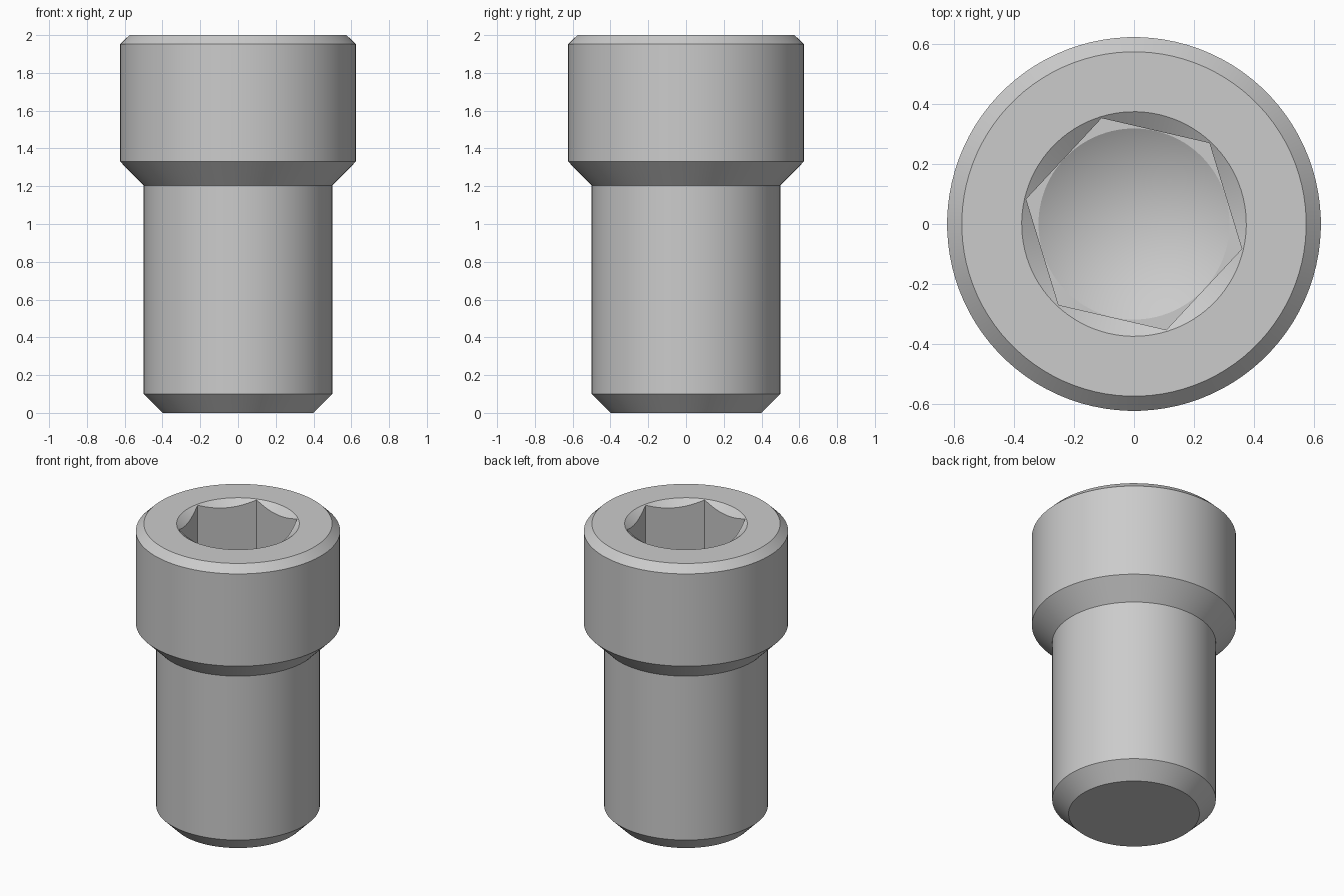
import bpy, bmesh
from math import cos, sin, tan, pi, radians

old = bpy.data.objects.get("Cube")
if old:
    bpy.data.objects.remove(old, do_unlink=True)

SEGMENTS = 96          # divisible by six, so hex corners land on vertices
TURN = radians(47)     # direction of the first hex corner
APOTHEM = 0.32         # half the socket's width across flats
RIM = 0.375            # countersink radius at the top face
TOP = 2.0
FLOOR = 1.5            # height of the socket floor
DRILL = 0.319          # radius of the conical drill point

steel = bpy.data.materials.new("steel_grey")
steel.use_nodes = True
grey = (0.6, 0.6, 0.6, 1)
steel.diffuse_color = grey
steel.node_tree.nodes["Principled BSDF"].inputs["Base Color"].default_value = grey


def hex_radius(angle):
    """Distance from the axis to the hexagon wall, corner at angle zero."""
    return APOTHEM / cos(angle % (pi / 3) - pi / 6)


def circle(radius, z):
    return lambda angle: (radius, z)


def scallop(angle):
    """Where the countersink cone meets the hexagon wall."""
    r = hex_radius(angle)
    return r, TOP - (RIM - r) * tan(radians(35))


def hex_floor(angle):
    return hex_radius(angle), FLOOR


def add_ring(bm, shape):
    ring = []
    for i in range(SEGMENTS):
        a = 2 * pi * i / SEGMENTS
        r, z = shape(a)
        ring.append(bm.verts.new((r * cos(a + TURN), r * sin(a + TURN), z)))
    return ring


# Rings from the tip, up the outside, then down into the socket
shapes = [
    circle(0.4, 0), circle(0.5, 0.1),             # tip chamfer
    circle(0.5, 1.205), circle(0.624, 1.33),      # shank and head underside
    circle(0.624, 1.952), circle(0.575, TOP),     # head and top chamfer
    circle(RIM, TOP), scallop,                    # top face and countersink
    hex_floor, circle(DRILL, FLOOR),              # hex walls and floor
]
bm = bmesh.new()
rings = [add_ring(bm, s) for s in shapes]
for low, high in zip(rings, rings[1:]):
    for i in range(SEGMENTS):
        j = (i + 1) % SEGMENTS
        bm.faces.new((low[i], low[j], high[j], high[i]))

# Flat tip and conical drill point
bm.faces.new(rings[0][::-1])
apex = bm.verts.new((0, 0, FLOOR - DRILL * tan(radians(30))))
for i in range(SEGMENTS):
    bm.faces.new((rings[-1][i], rings[-1][(i + 1) % SEGMENTS], apex))
bmesh.ops.recalc_face_normals(bm, faces=bm.faces[:])

mesh = bpy.data.meshes.new("socket_head_screw")
bm.to_mesh(mesh)
bm.free()
mesh.materials.append(steel)
screw = bpy.data.objects.new("socket_head_screw", mesh)
bpy.context.collection.objects.link(screw)

bpy.ops.object.select_all(action='DESELECT')
screw.select_set(True)
bpy.context.view_layer.objects.active = screw
bpy.ops.object.shade_smooth_by_angle(angle=radians(20))
